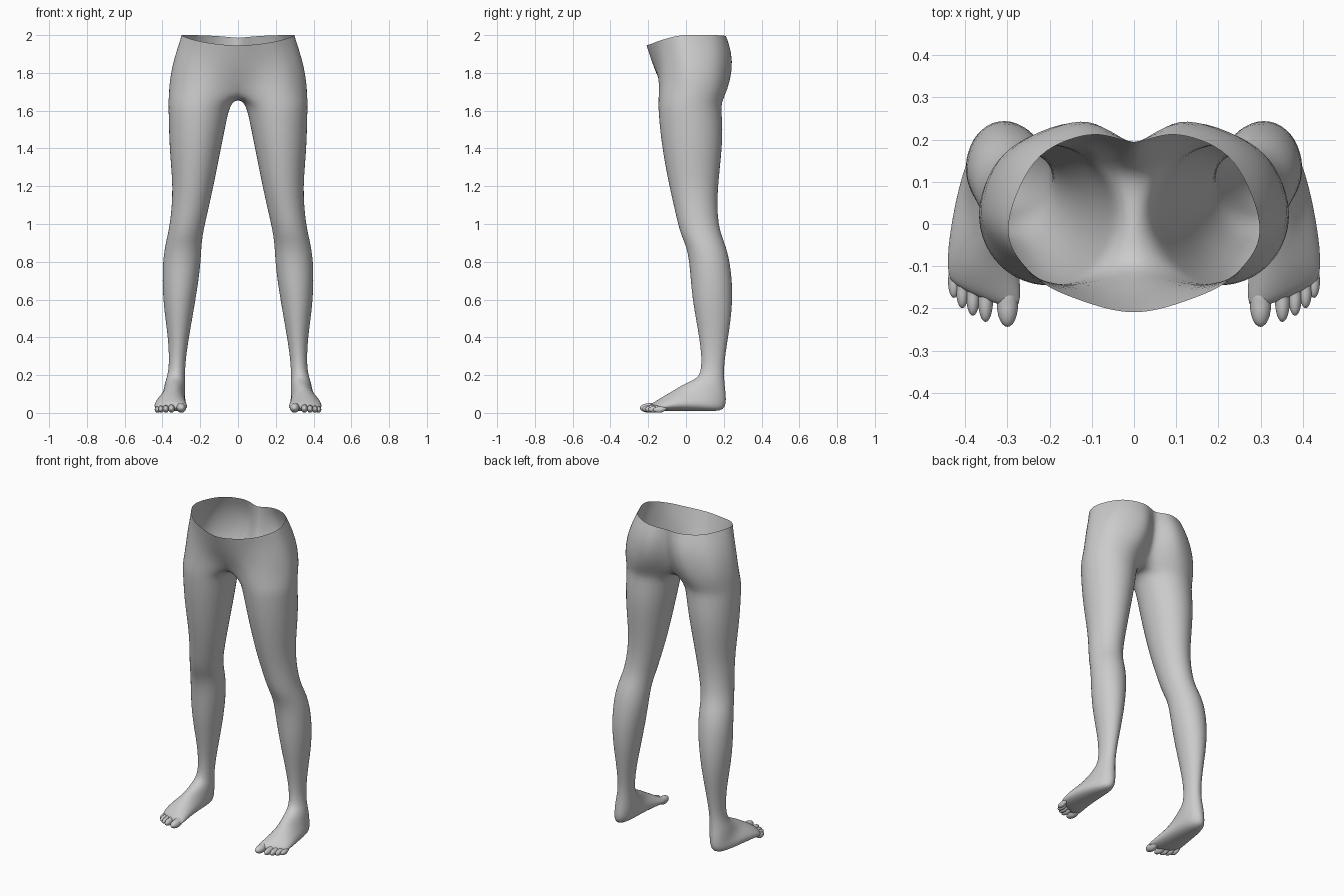
import bpy, bmesh, math
from mathutils import Vector

if "Cube" in bpy.data.objects:
    bpy.data.objects.remove(bpy.data.objects["Cube"])

skin = bpy.data.materials.new("plain grey")
skin.diffuse_color = (0.6, 0.6, 0.6, 1)
skin.use_nodes = True
skin.node_tree.nodes["Principled BSDF"].inputs["Base Color"].default_value = skin.diffuse_color

M, K = 24, 7            # outer steps and inner points of each loop
N = M + 1 + K


def finish(bm, name):
    """Turn a bmesh of the +x side into a smooth mirrored object."""
    bmesh.ops.recalc_face_normals(bm, faces=bm.faces[:])
    me = bpy.data.meshes.new(name)
    bm.to_mesh(me)
    bm.free()
    me.materials.append(skin)
    me.shade_smooth()
    ob = bpy.data.objects.new(name, me)
    bpy.context.collection.objects.link(ob)
    mir = ob.modifiers.new("mirror", "MIRROR")
    mir.use_clip = True
    mir.merge_threshold = 0.0005
    sub = ob.modifiers.new("smooth", "SUBSURF")
    sub.levels = sub.render_levels = 1
    return ob


def half_loop(ctrl):
    """Smooth curve through seven points, from front centre to back centre."""
    p = [Vector(c) for c in ctrl]
    p = [Vector((-p[1].x, p[1].y, p[1].z))] + p + [2 * p[-1] - p[-2]]
    out = []
    for i in range(M + 1):
        s = min(i * 6 // M, 5)
        t = i * 6 / M - s
        a, b, c, d = p[s:s + 4]
        out.append(0.5 * (2 * b + (c - a) * t + (2 * a - 5 * b + 4 * c - d) * t * t
                          + (3 * b - a - 3 * c + d) * t ** 3))
    out[0].x = out[-1].x = 0
    return out


def section(front, back, xi, xo, slant=0.0):
    """Rounded loop between a front and a back (y, z) point."""
    f, b = Vector((0, *front)), Vector((0, *back))
    mid, half = (f + b) / 2, (f - b) / 2
    cx, rx = (xi + xo) / 2, (xo - xi) / 2
    pts = []
    for i in range(N):
        a = math.radians(-45 + 360 * i / N)
        v = mid + half * math.cos(a)
        v.x = cx + rx * math.sin(a)
        v.y += slant * (v.x - cx)
        v.z = max(v.z, 0.008)
        pts.append(v)
    return pts


# Pelvis loops, open at the waist
pelvis = [
    [(0, -.21, 1.945), (.13, -.18, 1.955), (.235, -.125, 1.975), (.30, -.015, 2.0),
     (.235, .15, 2.0), (.11, .212, 1.995), (0, .192, 1.985)],
    [(0, -.19, 1.885), (.14, -.165, 1.90), (.25, -.11, 1.92), (.325, 0, 1.92),
     (.275, .165, 1.92), (.12, .245, 1.91), (0, .19, 1.91)],
    [(0, -.16, 1.80), (.145, -.15, 1.82), (.27, -.105, 1.83), (.35, .01, 1.83),
     (.305, .17, 1.82), (.13, .247, 1.81), (0, .175, 1.80)],
    [(0, -.115, 1.71), (.16, -.142, 1.74), (.285, -.105, 1.74), (.366, .02, 1.73),
     (.315, .165, 1.72), (.16, .222, 1.71), (0, .13, 1.70)],
]
# Leg loops: height, front y, back y, inner x, outer x
leg = [
    (1.645, -.147, .188, .03, .369), (1.60, -.146, .188, .05, .368),
    (1.50, -.138, .195, .07, .366), (1.40, -.125, .19, .09, .362),
    (1.30, -.108, .18, .11, .354), (1.20, -.088, .17, .13, .347),
    (1.10, -.065, .165, .152, .35), (1.00, -.043, .172, .175, .361),
    (.94, -.025, .188, .187, .373), (.88, .002, .212, .194, .387),
    (.80, .018, .232, .197, .398), (.70, .025, .244, .209, .40),
    (.60, .035, .246, .225, .396), (.50, .052, .238, .242, .385),
    (.40, .07, .223, .26, .371), (.30, .083, .207, .275, .365),
    (.23, .08, .20, .28, .367),
]
# Foot loops: upper (y, z), lower (y, z), inner x, outer x
foot = [
    (.068, .195, .202, .175, .281, .378), (.04, .175, .208, .12, .279, .389),
    (.01, .162, .213, .07, .279, .394), (-.02, .147, .208, .03, .279, .402),
    (-.045, .132, .185, .010, .279, .412), (-.075, .113, .11, .008, .278, .427),
    (-.11, .093, .01, .010, .276, .438), (-.14, .073, -.07, .010, .271, .443),
    (-.165, .056, -.13, .008, .268, .441), (-.178, .042, -.165, .012, .275, .432),
]

# Hips, legs and feet as one skin
bm = bmesh.new()
loops = [[bm.verts.new(v) for v in half_loop(c)] for c in pelvis]
crotch = loops[-1]
start, end = crotch[-1].co.copy(), crotch[0].co.copy()
for j in range(1, K + 1):
    t = j / (K + 1)
    v = start.lerp(end, t)
    v.z -= 0.045 * (1 - (2 * t - 1) ** 4)
    crotch.append(bm.verts.new(v))
rings = [section((yf, z), (yb, z), xi, xo) for z, yf, yb, xi, xo in leg]
for k, (fy, fz, by, bz, xi, xo) in enumerate(foot):
    rings.append(section((fy, fz), (by, bz), xi, xo, 0.4 * max(0, k - 3) / 6))
loops += [[bm.verts.new(v) for v in r] for r in rings]
for a, b in zip(loops, loops[1:]):
    closed = len(b) == N and len(a) == N
    for i in range(N if closed else M):
        j = (i + 1) % N
        bm.faces.new((a[i], a[j], b[j], b[i]))
last = loops[-1]
tip = bm.verts.new(sum((v.co for v in last), Vector()) / N + Vector((0, -.008, 0)))
for i in range(N):
    bm.faces.new((last[i], last[(i + 1) % N], tip))
finish(bm, "hips_and_legs")

# Toes: x, tip y, width radius, length radius, height radius
toes = [(.300, -.248, .027, .058, .026), (.352, -.236, .019, .055, .022),
        (.382, -.221, .017, .050, .020), (.407, -.203, .016, .046, .019),
        (.427, -.178, .015, .042, .017)]
for n, (x, y, rx, ry, rz) in enumerate(toes, 1):
    bm = bmesh.new()
    bmesh.ops.create_uvsphere(bm, u_segments=12, v_segments=8, radius=1)
    for v in bm.verts:
        c = v.co
        back = max(0, c.y)
        v.co = (x + c.x * rx, y + ry + c.y * ry, rz + c.z * rz + 0.012 * back)
    finish(bm, "toe_%d" % n)
